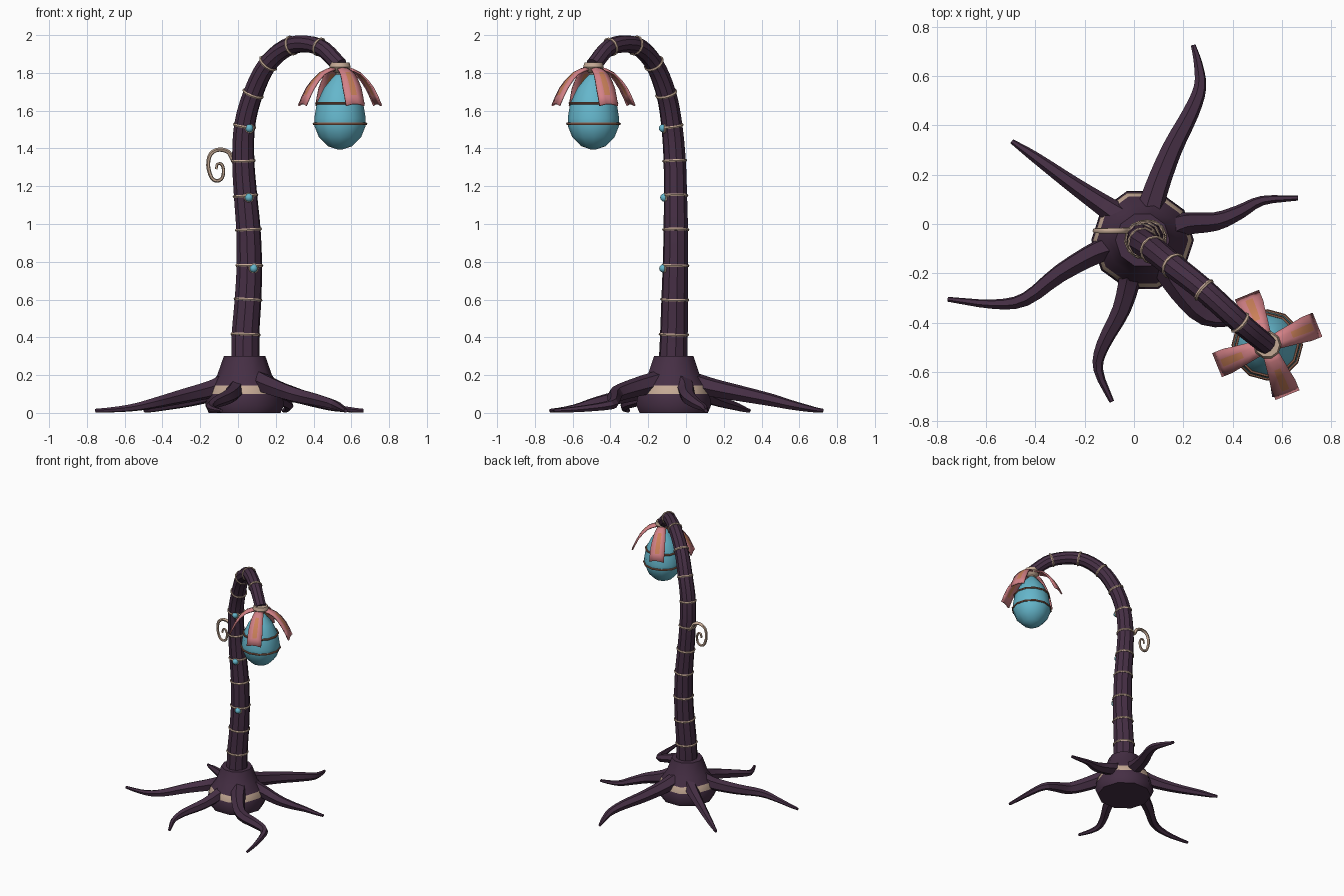
import bpy
import bmesh
import math
from mathutils import Vector

default_cube = bpy.data.objects.get("Cube")
if default_cube:
    bpy.data.objects.remove(default_cube, do_unlink=True)


def make_material(name, rgb):
    mat = bpy.data.materials.new(name)
    mat.use_nodes = True
    color = (*rgb, 1)
    mat.diffuse_color = color
    mat.node_tree.nodes["Principled BSDF"].inputs["Base Color"].default_value = color
    return mat


PURPLE = make_material("dark purple bark", (.06, .028, .058))
TAN = make_material("tan trim", (.56, .4, .3))
BROWN = make_material("brown band", (.25, .11, .07))
BLUE = make_material("glowing blue", (.13, .47, .6))
PINK = make_material("petal pink", (.65, .22, .24))
ORANGE = make_material("petal orange", (.6, .22, .1))


def finish(bm, name, mats, angle=35):
    bmesh.ops.recalc_face_normals(bm, faces=bm.faces)
    mesh = bpy.data.meshes.new(name)
    bm.to_mesh(mesh)
    bm.free()
    obj = bpy.data.objects.new(name, mesh)
    bpy.context.collection.objects.link(obj)
    for mat in mats:
        mesh.materials.append(mat)
    bpy.ops.object.select_all(action="DESELECT")
    obj.select_set(True)
    bpy.context.view_layer.objects.active = obj
    bpy.ops.object.shade_smooth_by_angle(angle=math.radians(angle))
    return obj


def spline(points, steps):
    """Catmull-Rom curve through the points."""
    pts = [Vector(p) for p in points]
    pts = [2 * pts[0] - pts[1]] + pts + [2 * pts[-1] - pts[-2]]
    out = []
    for a, b, c, d in zip(pts, pts[1:], pts[2:], pts[3:]):
        for i in range(steps):
            t = i / steps
            out.append(.5 * (2 * b + (c - a) * t + (2 * a - 5 * b + 4 * c - d) * t * t
                             + (3 * b - a - 3 * c + d) * t ** 3))
    return out + [pts[-2]]


def skin(bm, loops, closed=False):
    """Bridge equal loops of vertices and cap the ends."""
    pairs = list(zip(loops, loops[1:]))
    if closed:
        pairs.append((loops[-1], loops[0]))
    for low, high in pairs:
        n = len(low)
        for i in range(n):
            j = (i + 1) % n
            bm.faces.new((low[i], low[j], high[j], high[i]))
    if not closed:
        bm.faces.new(loops[0][::-1])
        bm.faces.new(loops[-1])


def tube(name, path, radius, sides, mat, angle=35):
    """Sweep a circle along a path; radius is a function of 0..1."""
    bm = bmesh.new()
    loops, normal = [], None
    last = len(path) - 1
    for i, p in enumerate(path):
        tangent = (path[min(i + 1, last)] - path[max(i - 1, 0)]).normalized()
        normal = normal or tangent.orthogonal()
        normal = (normal - tangent * normal.dot(tangent)).normalized()
        side = tangent.cross(normal)
        r = radius(i / last)
        loops.append([bm.verts.new(p + r * (normal * math.cos(a) + side * math.sin(a)))
                      for a in (math.tau * k / sides for k in range(sides))])
    skin(bm, loops)
    return finish(bm, name, [mat], angle)


def lathe(name, center, profile, sides, mats, rule=None, angle=35):
    """Turn a (radius, height) profile about a vertical axis."""
    bm = bmesh.new()
    skin(bm, [[bm.verts.new((center[0] + r * math.cos(math.tau * k / sides),
                             center[1] + r * math.sin(math.tau * k / sides), z))
               for k in range(sides)] for r, z in profile])
    if rule:
        for f in bm.faces:
            f.material_index = rule(f.calc_center_median())
    return finish(bm, name, mats, angle)


def ring(name, center, axis, major, minor, mat, sides=12):
    rotation = Vector(axis).to_track_quat("Z", "Y").to_euler()
    bpy.ops.mesh.primitive_torus_add(major_segments=sides, minor_segments=6, location=center,
                                     rotation=rotation, major_radius=major, minor_radius=minor)
    obj = bpy.context.object
    obj.name = name
    obj.data.materials.append(mat)
    bpy.ops.object.shade_smooth_by_angle(angle=math.radians(50))


# Flared base with a tan band
lathe("base", (.035, -.065),
      [(.19, 0), (.208, .04), (.2, .1), (.185, .145), (.145, .2), (.11, .3)],
      10, [PURPLE, TAN], lambda c: int(.11 < c.z < .14))

# Curved trunk, one point per ring
stops = [(.04, -.07, .23), (.04, -.064, .415), (.053, -.06, .6), (.06, -.056, .78),
         (.055, -.054, .97), (.04, -.056, 1.15), (.028, -.06, 1.335), (.035, -.075, 1.52),
         (.08, -.105, 1.69), (.16, -.17, 1.85), (.284, -.268, 1.945), (.43, -.4, 1.938),
         (.54, -.49, 1.84)]
STEPS = 4


def trunk_radius(t):
    return .077 - .035 * t


trunk = spline(stops, STEPS)
tube("trunk", trunk, trunk_radius, 10, PURPLE)
for n in range(1, len(stops) - 1):
    i = n * STEPS
    ring("trunk_ring", trunk[i], trunk[i + 1] - trunk[i - 1],
         trunk_radius(i / (len(trunk) - 1)) - .001, .008, TAN)

# Tapered roots: plan paths, with height falling towards the tip
roots = [
    [(.05, 0), (.09, .14), (.155, .305), (.23, .45), (.268, .555), (.26, .65), (.24, .725)],
    [(.1, -.04), (.2, 0), (.33, .01), (.43, .05), (.52, .095), (.665, .105)],
    [(.1, -.13), (.19, -.27), (.29, -.37), (.42, -.38), (.51, -.4), (.55, -.54), (.57, -.7)],
    [(-.01, 0), (-.1, .06), (-.24, .155), (-.4, .27), (-.495, .335)],
    [(.01, -.12), (-.01, -.2), (-.05, -.345), (-.125, -.49), (-.145, -.59), (-.09, -.72)],
    [(-.03, -.08), (-.14, -.11), (-.3, -.2), (-.44, -.305), (-.57, -.325), (-.755, -.305)],
]
for plan in roots:
    path = spline([(x, y, 0) for x, y in plan], 3)
    for i, p in enumerate(path):
        t = i / (len(path) - 1)
        p.z = .012 + .16 * (1 - t) ** 1.5
    tube("root", path, lambda t: .048 * (1 - t) + .01, 6, PURPLE, 20)

# Curled tendril
curl = [(.01, 1.31), (-.027, 1.34), (-.05, 1.38), (-.1, 1.394), (-.145, 1.37), (-.158, 1.31),
        (-.14, 1.245), (-.11, 1.228), (-.083, 1.245), (-.077, 1.29), (-.09, 1.318),
        (-.11, 1.315), (-.115, 1.29)]
tube("tendril", spline([(x, -.027, z) for x, z in curl], 3),
     lambda t: .013 - .006 * t, 6, TAN, 60)

# Blue buds set in rims on the trunk front
for x, y, z in [(.06, -.122, 1.507), (.058, -.115, 1.14), (.083, -.12, .765)]:
    bpy.ops.mesh.primitive_uv_sphere_add(segments=10, ring_count=6, radius=.022,
                                         location=(x, y, z))
    bud = bpy.context.object
    bud.name = "bud"
    bud.data.materials.append(BLUE)
    bpy.ops.object.shade_smooth_by_angle(angle=math.radians(50))
    ring("bud_rim", (x, y + .006, z), (.3, -1, 0), .023, .006, TAN, 10)

# Hanging bulb, bands and collar
FLOWER = (.54, -.49)
lathe("bulb", FLOWER,
      [(.015, 1.395), (.065, 1.412), (.112, 1.46), (.136, 1.52), (.136, 1.56), (.123, 1.64),
       (.085, 1.72), (.04, 1.775), (.015, 1.8)], 12, [BLUE], angle=50)
ring("bulb_lower_band", (*FLOWER, 1.53), (0, 0, 1), .138, .007, BROWN)
ring("bulb_upper_band", (*FLOWER, 1.64), (0, 0, 1), .125, .007, BROWN)
lathe("flower_collar", FLOWER,
      [(.018, 1.77), (.025, 1.8), (.048, 1.815), (.057, 1.83), (.05, 1.855)], 10, [TAN])

# Arched petals with an orange centre stripe
profile = spline([(.035, 0, 1.832), (.105, 0, 1.805), (.17, 0, 1.73), (.215, 0, 1.638)], 2)
for k in range(4):
    angle = math.radians(22 + 90 * k)
    out = Vector((math.cos(angle), math.sin(angle), 0))
    across = Vector((-out.y, out.x, 0))
    bm = bmesh.new()
    rows = []
    for i, p in enumerate(profile):
        half = .03 + .022 * min(1, i / 4)
        rows.append([bm.verts.new(Vector((*FLOWER, p.z - .012 * abs(s))) + out * p.x
                                  + across * half * s) for s in (-1, -.3, .3, 1)])
    for i, (a, b) in enumerate(zip(rows, rows[1:])):
        for j in range(3):
            face = bm.faces.new((a[j], a[j + 1], b[j + 1], b[j]))
            face.material_index = int(j == 1 and 1 < i < len(rows) - 2)
    petal = finish(bm, "petal", [PINK, ORANGE])
    solid = petal.modifiers.new("thickness", "SOLIDIFY")
    solid.thickness = .01
    solid.offset = 0
